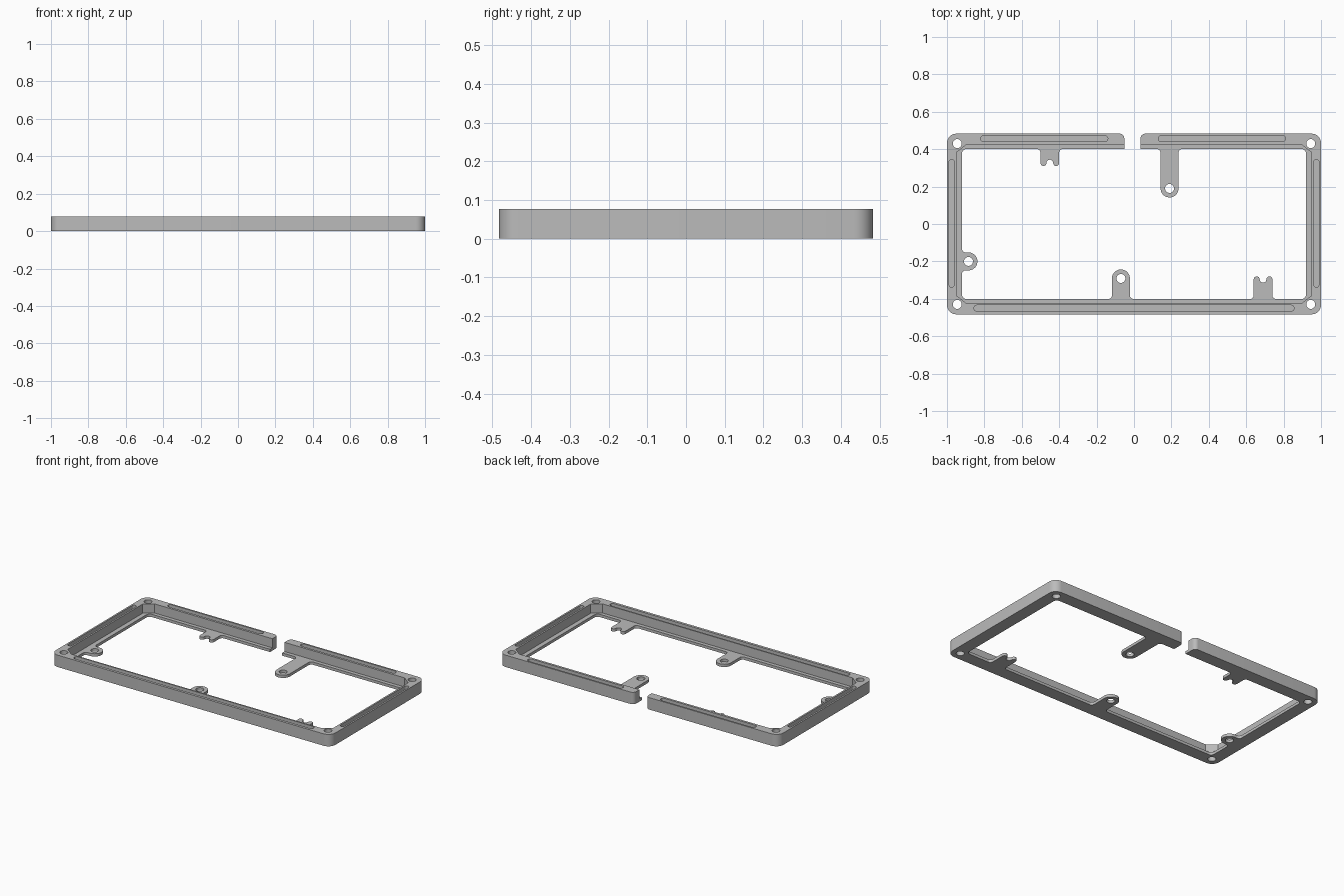
import bpy, bmesh
from math import cos, sin, pi, radians

cube = bpy.data.objects.get("Cube")
if cube:
    bpy.data.objects.remove(cube, do_unlink=True)

HX, HY, HEIGHT, LIP = 1.0, 0.483, 0.077, 0.018

grey = bpy.data.materials.new("plain grey")
grey.use_nodes = True
colour = (0.5, 0.5, 0.5, 1)
grey.diffuse_color = colour
grey.node_tree.nodes["Principled BSDF"].inputs["Base Color"].default_value = colour


def arc(cx, cy, r, start, end, steps=8):
    angles = [radians(start + (end - start) * i / steps) for i in range(steps + 1)]
    return [(cx + r * cos(a), cy + r * sin(a)) for a in angles]


def rounded_rect(hx, hy, r, steps=8, cx=0, cy=0):
    pts = []
    for i, (sx, sy) in enumerate([(1, 1), (-1, 1), (-1, -1), (1, -1)]):
        pts += arc(cx + sx * (hx - r), cy + sy * (hy - r), r, 90 * i, 90 * i + 90, steps)
    return pts


def tongue(x, y, heading, half, length, flare, forked=False):
    """Outline of a tongue with flared root and a round or forked end."""
    if forked:
        tip, notch = 0.016, half - 0.032
        end = arc(length, half - tip, tip, 90, -90)
        end += arc(length, 0, notch, 90, 270)[1:-1]
        end += arc(length, tip - half, tip, 90, -90)
    else:
        end = arc(length, 0, half, 90, -90, 20)
    pts = [(-0.015, half + flare)] + arc(flare, half + flare, flare, 180, 270)
    pts += end + arc(flare, -half - flare, flare, 90, 180) + [(-0.015, -half - flare)]
    c, s = cos(radians(heading)), sin(radians(heading))
    return [(x + u * c - v * s, y + u * s + v * c) for u, v in pts]


def prism(name, pts, z0, z1):
    bm = bmesh.new()
    base = bm.faces.new([bm.verts.new((x, y, z0)) for x, y in pts])
    top = bmesh.ops.extrude_face_region(bm, geom=[base])["geom"]
    bmesh.ops.translate(bm, vec=(0, 0, z1 - z0),
                        verts=[g for g in top if isinstance(g, bmesh.types.BMVert)])
    bmesh.ops.recalc_face_normals(bm, faces=bm.faces)
    mesh = bpy.data.meshes.new(name)
    bm.to_mesh(mesh)
    bm.free()
    mesh.materials.append(grey)
    obj = bpy.data.objects.new(name, mesh)
    bpy.context.collection.objects.link(obj)
    return obj


def combine(body, pts, z0, z1, operation="DIFFERENCE"):
    helper = prism("helper", pts, z0, z1)
    helper.hide_render = True
    mod = body.modifiers.new("shape", "BOOLEAN")
    mod.operation, mod.solver, mod.object = operation, "EXACT", helper
    bpy.context.view_layer.objects.active = body
    bpy.ops.object.modifier_apply(modifier=mod.name)
    bpy.data.objects.remove(helper, do_unlink=True)


# Frame: outer block, lip opening, then the wider cavity with cut corners
frame = prism("frame", rounded_rect(HX, HY, 0.05), 0, HEIGHT)
combine(frame, rounded_rect(0.92, 0.401, 0.025), -0.1, 0.2)
wx, wy, ax, ay = 0.95, 0.425, 0.895, 0.382
cavity = [(wx, ay), (ax, wy), (-ax, wy), (-wx, ay),
          (-wx, -ay), (-ax, -wy), (ax, -wy), (wx, -ay)]
combine(frame, cavity, LIP, 0.2)

# Mounting tongues: x, y, heading, half width, length, root flare, forked
tongues = [
    (-0.45, 0.401, -90, 0.05, 0.075, 0.02, True),
    (0.19, 0.401, -90, 0.048, 0.211, 0.02, False),
    (-0.92, -0.20, 0, 0.048, 0.035, 0.02, False),
    (-0.07, -0.401, 90, 0.048, 0.11, 0.02, False),
    (0.69, -0.401, 90, 0.05, 0.105, 0.02, True),
]
for t in tongues:
    combine(frame, tongue(*t), 0, LIP, "UNION")

# Screw holes in the round tongues and the four corners
holes = [(0.19, 0.19), (-0.885, -0.20), (-0.07, -0.291)]
holes += [(sx * 0.945, sy * 0.43) for sx in (-1, 1) for sy in (-1, 1)]
for x, y in holes:
    combine(frame, arc(x, y, 0.024, 0, 360, 24)[:-1], -0.1, 0.2)

# Round-ended grooves in the top rim: centre and half sizes
grooves = [
    (-0.48, 0.456, 0.34, 0.016),
    (0.47, 0.456, 0.34, 0.016),
    (0, -0.45, 0.856, 0.016),
    (-0.975, 0.003, 0.014, 0.341),
    (0.975, 0.003, 0.014, 0.341),
]
for x, y, hx, hy in grooves:
    r = min(hx, hy) - 0.0005
    combine(frame, rounded_rect(hx, hy, r, 5, x, y), HEIGHT - 0.03, 0.2)

# Opening in the back rail, rounded at its outer corners
combine(frame, tongue(-0.0085, HY, -90, 0.0435, 0.2, 0.025), -0.1, 0.2)

bpy.ops.object.select_all(action="DESELECT")
frame.select_set(True)
bpy.context.view_layer.objects.active = frame
bpy.ops.object.shade_smooth_by_angle(angle=radians(30))
